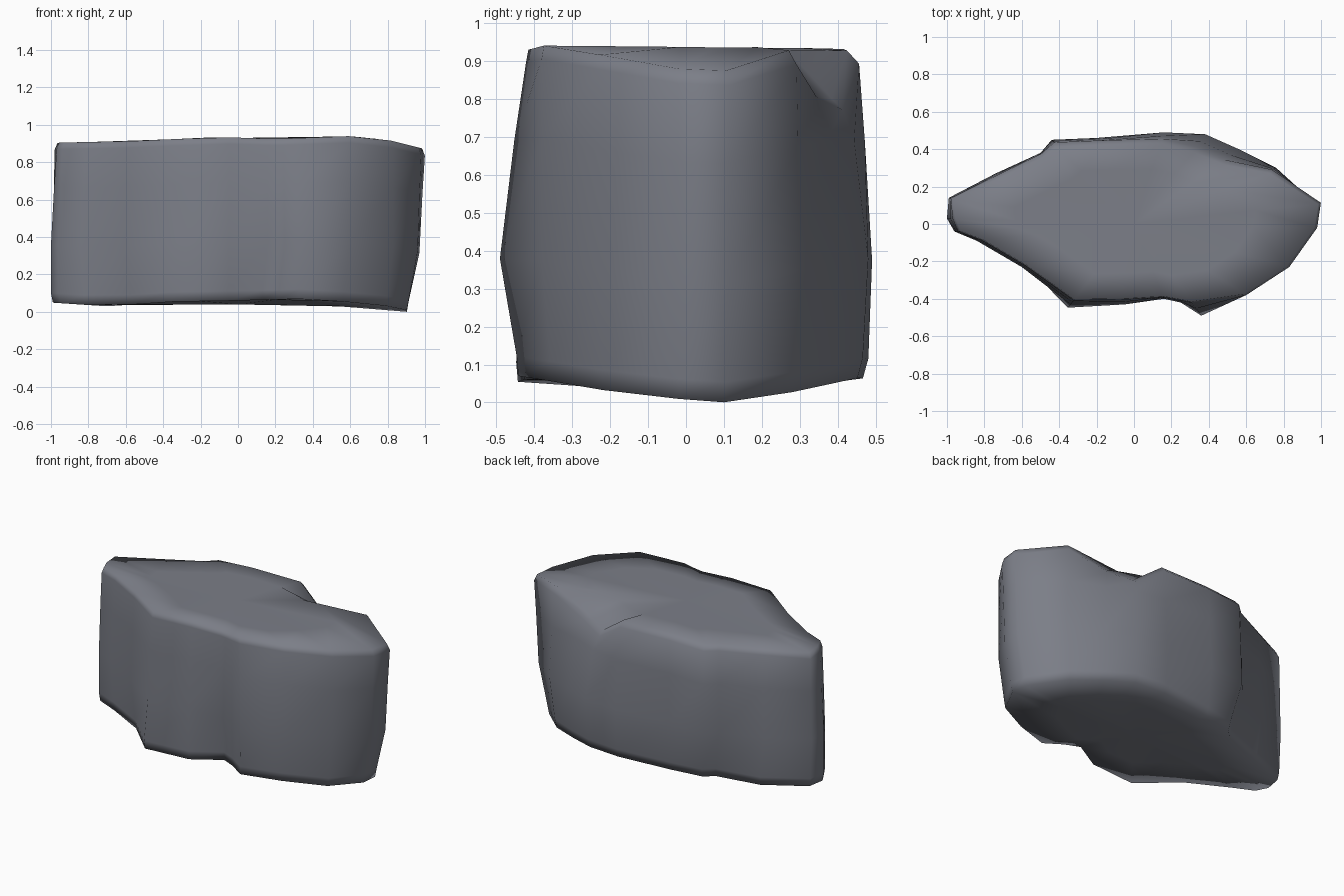
import bpy, bmesh

if "Cube" in bpy.data.objects:
    bpy.data.objects.remove(bpy.data.objects["Cube"])

# Widest outline of the boulder seen from above, with how much the
# rim (top) and the foot (bottom) are scaled relative to it: x, y, top, foot
OUTLINE = [
    (-1.00, 0.03, .97, 1.0), (-.96, -.04, .98, 1.0), (-.84, -.09, .97, .98),
    (-.60, -.23, .97, .96), (-.34, -.43, .95, 1.04), (-.05, -.43, .94, 1.0),
    (.16, -.40, .98, .82), (.25, -.42, .97, .88), (.36, -.49, .86, .91),
    (.60, -.38, 1.0, .94), (.83, -.23, 1.0, .96), (.96, -.02, 1.02, .95),
    (.97, .11, 1.03, .94), (.76, .30, .97, .96), (.56, .40, .86, .97),
    (.38, .48, .86, .97), (.16, .49, .93, .98), (-.20, .46, .97, .96),
    (-.44, .45, .97, .89), (-.50, .38, .99, .90), (-.74, .27, .98, .96),
    (-.99, .14, .99, .99)]
CHIPPED = {14: .10, 15: .13}      # broken-off corner at the back right
TOP = [(-1, .90), (-.95, .905), (-.6, .912), (-.1, .935), (.2, .925), (.6, .94), (.8, .92), (1, .87)]
FOOT = [(-1, .05), (-.7, .03), (-.3, .058), (0, .06), (.5, .03), (.91, .0)]


def interp(table, x):
    if x <= table[0][0]:
        return table[0][1]
    for (a, va), (b, vb) in zip(table, table[1:]):
        if x <= b:
            return va + (vb - va) * (x - a) / (b - a)
    return table[-1][1]


def ring(bm, height, top_w, foot_w, front=1.0, back=1.0, chip=0.0):
    """One loop of vertices at a relative height of the boulder."""
    verts = []
    for i, (x, y, t, f) in enumerate(OUTLINE):
        s = 1 + (t - 1) * top_w + (f - 1) * foot_w
        px = x * s * max(front, back)
        py = y * s * (front if y < 0.05 else back)
        lo = interp(FOOT, px) + .03 * min(1, abs(py - .1) / .4) * max(0, min(1, px * 3))
        hi = interp(TOP, px) - chip * CHIPPED.get(i, 0)
        verts.append(bm.verts.new((px, py, lo + (hi - lo) * height)))
    return verts


# Boulder body: lofted loops closed with nearly flat caps
bm = bmesh.new()
loops = [ring(bm, 0, 0, 1, .6, .6), ring(bm, 0, 0, 1, .99, .97),
         ring(bm, .06, 0, 1), ring(bm, .36, 0, 0),
         ring(bm, .72, .55, 0), ring(bm, .96, 1, 0, 1, 1, 1),
         ring(bm, 1, 1, 0, .985, .93, 1), ring(bm, 1, 1, 0, .65, .65)]
n = len(OUTLINE)
for a, b in zip(loops, loops[1:]):
    for i in range(n):
        j = (i + 1) % n
        bm.faces.new((a[i], a[j], b[j], b[i]))
for loop, z in ((loops[0], .04), (loops[-1], .93)):
    c = bm.verts.new((0, 0, z))
    for i in range(n):
        bm.faces.new((loop[i], loop[(i + 1) % n], c))
bmesh.ops.recalc_face_normals(bm, faces=bm.faces)
for f in bm.faces:
    f.smooth = True

mesh = bpy.data.meshes.new("boulder")
bm.to_mesh(mesh)
bm.free()
boulder = bpy.data.objects.new("boulder", mesh)
bpy.context.collection.objects.link(boulder)

stone = bpy.data.materials.new("grey stone")
stone.diffuse_color = (.20, .21, .245, 1)
stone.use_nodes = True
stone.node_tree.nodes["Principled BSDF"].inputs["Base Color"].default_value = stone.diffuse_color
mesh.materials.append(stone)
